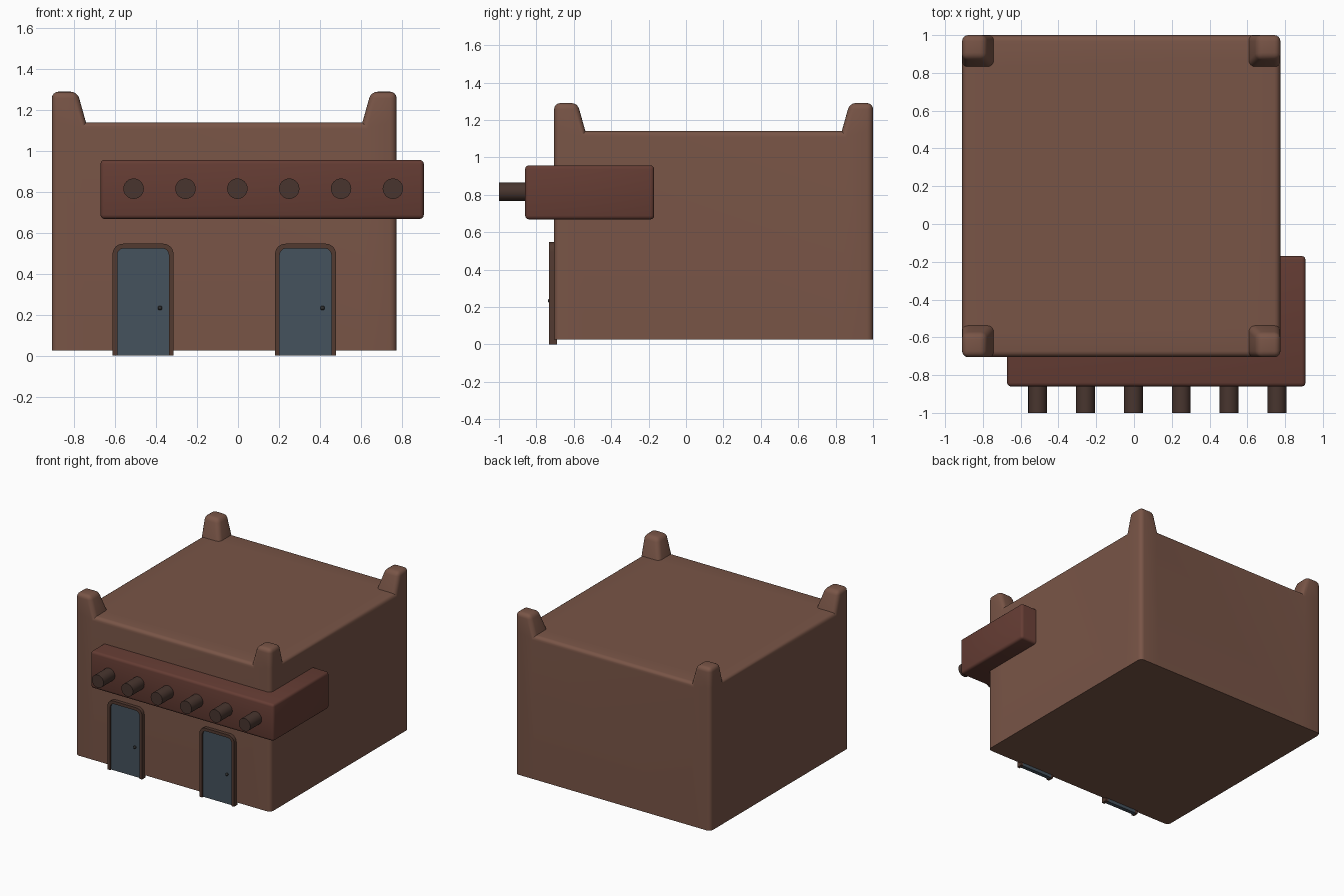
import bpy, bmesh, math
from mathutils import Vector

if "Cube" in bpy.data.objects:
    bpy.data.objects.remove(bpy.data.objects["Cube"])


def material(name, rgb):
    m = bpy.data.materials.new(name)
    m.diffuse_color = (*rgb, 1)
    m.use_nodes = True
    m.node_tree.nodes["Principled BSDF"].inputs["Base Color"].default_value = m.diffuse_color
    return m


CLAY = material("clay", (0.19, 0.09, 0.062))
BAND = material("red_clay", (0.13, 0.046, 0.034))
WOOD = material("dark_wood", (0.065, 0.036, 0.028))
FRAME = material("frame_wood", (0.085, 0.042, 0.03))
DOOR = material("blue_door", (0.06, 0.085, 0.11))
KNOB = material("knob_metal", (0.03, 0.03, 0.03))


def finish(bm, name, mat):
    bmesh.ops.recalc_face_normals(bm, faces=bm.faces)
    me = bpy.data.meshes.new(name)
    bm.to_mesh(me)
    bm.free()
    ob = bpy.data.objects.new(name, me)
    bpy.context.collection.objects.link(ob)
    me.materials.append(mat)
    bpy.ops.object.select_all(action='DESELECT')
    ob.select_set(True)
    bpy.context.view_layer.objects.active = ob
    bpy.ops.object.shade_smooth_by_angle(angle=math.radians(35))
    return ob


def box(lo, hi):
    bm = bmesh.new()
    bmesh.ops.create_cube(bm, size=1)
    for v in bm.verts:
        v.co = Vector([a + (c + 0.5) * (b - a) for a, b, c in zip(lo, hi, v.co)])
    return bm


def round_edges(bm, edges, r, seg):
    bmesh.ops.bevel(bm, geom=edges, offset=r, offset_type='OFFSET', segments=seg,
                    profile=0.5, affect='EDGES', clamp_overlap=True)


# Building: box whose four roof corners are raised into tapered posts
X0, X1, Y0, Y1, ROOF, BASE = -0.91, 0.775, -0.705, 1.0, 1.14, 0.025
POST, TAPER, RISE = 0.167, 0.042, 0.15
cx, cy = (X0 + X1) / 2, (Y0 + Y1) / 2
bm = box((X0, Y0, BASE), (X1, Y1, ROOF))
for co, no in (((X0 + POST, 0, 0), (1, 0, 0)), ((X1 - POST, 0, 0), (1, 0, 0)),
               ((0, Y0 + POST, 0), (0, 1, 0)), ((0, Y1 - POST, 0), (0, 1, 0))):
    bmesh.ops.bisect_plane(bm, geom=bm.verts[:] + bm.edges[:] + bm.faces[:],
                           plane_co=co, plane_no=no)
corners = [f for f in bm.faces if f.normal.z > 0.9 and f.calc_area() < POST * POST * 1.1]
tops = bmesh.ops.extrude_discrete_faces(bm, faces=corners)["faces"]
for f in tops:
    for v in f.verts:
        v.co.z += RISE
        if X0 + 0.01 < v.co.x < X1 - 0.01:
            v.co.x += math.copysign(TAPER, v.co.x - cx)
        if Y0 + 0.01 < v.co.y < Y1 - 0.01:
            v.co.y += math.copysign(TAPER, v.co.y - cy)
bmesh.ops.remove_doubles(bm, verts=bm.verts, dist=1e-5)
bmesh.ops.recalc_face_normals(bm, faces=bm.faces)
outer = [e for e in bm.edges if len(e.link_faces) == 2
         and e.calc_face_angle_signed() > 0.4
         and max(v.co.z for v in e.verts) > BASE + 0.01]
round_edges(bm, outer, 0.032, 4)
finish(bm, "building", CLAY)

# Projecting band around the front right corner
bm = box((-0.672, -0.86, 0.668), (0.908, -0.17, 0.957))
round_edges(bm, bm.edges[:], 0.02, 3)
finish(bm, "corner_band", BAND)

# Row of round beam ends
for i in range(6):
    bpy.ops.mesh.primitive_cylinder_add(vertices=24, radius=0.05, depth=0.17,
                                        location=(-0.51 + i * 0.2534, -0.915, 0.816),
                                        rotation=(math.pi / 2, 0, 0))
    beam = bpy.context.object
    beam.name = f"beam_end_{i + 1}"
    beam.data.materials.append(WOOD)
    bpy.ops.object.shade_smooth_by_angle(angle=math.radians(35))


# Door outline: upright sides with rounded top corners
def arch(x, half, top, r, n=6):
    pts = [(x + half, 0)]
    for side, start in ((1, 0), (-1, math.pi / 2)):
        for k in range(n + 1):
            a = start + k * math.pi / 2 / n
            pts.append((x + side * (half - r) + r * math.cos(a), top - r + r * math.sin(a)))
    return pts + [(x - half, 0)]


def extrude_back(bm, y):
    ret = bmesh.ops.extrude_face_region(bm, geom=bm.faces[:])
    for v in ret["geom"]:
        if isinstance(v, bmesh.types.BMVert):
            v.co.y = y


for side, x in (("left", -0.464), ("right", 0.33)):
    # Frame strip
    bm = bmesh.new()
    a = [bm.verts.new((px, -0.733, pz)) for px, pz in arch(x, 0.149, 0.547, 0.05)]
    b = [bm.verts.new((px, -0.733, pz)) for px, pz in arch(x, 0.126, 0.524, 0.032)]
    for i in range(len(a) - 1):
        bm.faces.new((a[i], a[i + 1], b[i + 1], b[i]))
    extrude_back(bm, -0.69)
    finish(bm, f"{side}_door_frame", FRAME)
    # Door panel
    bm = bmesh.new()
    bm.faces.new([bm.verts.new((px, -0.72, pz)) for px, pz in arch(x, 0.13, 0.528, 0.034)])
    extrude_back(bm, -0.69)
    finish(bm, f"{side}_door", DOOR)
    # Knob
    bm = bmesh.new()
    bmesh.ops.create_uvsphere(bm, u_segments=12, v_segments=8, radius=0.011)
    bmesh.ops.translate(bm, verts=bm.verts, vec=(x + 0.083, -0.728, 0.233))
    finish(bm, f"{side}_door_knob", KNOB)
